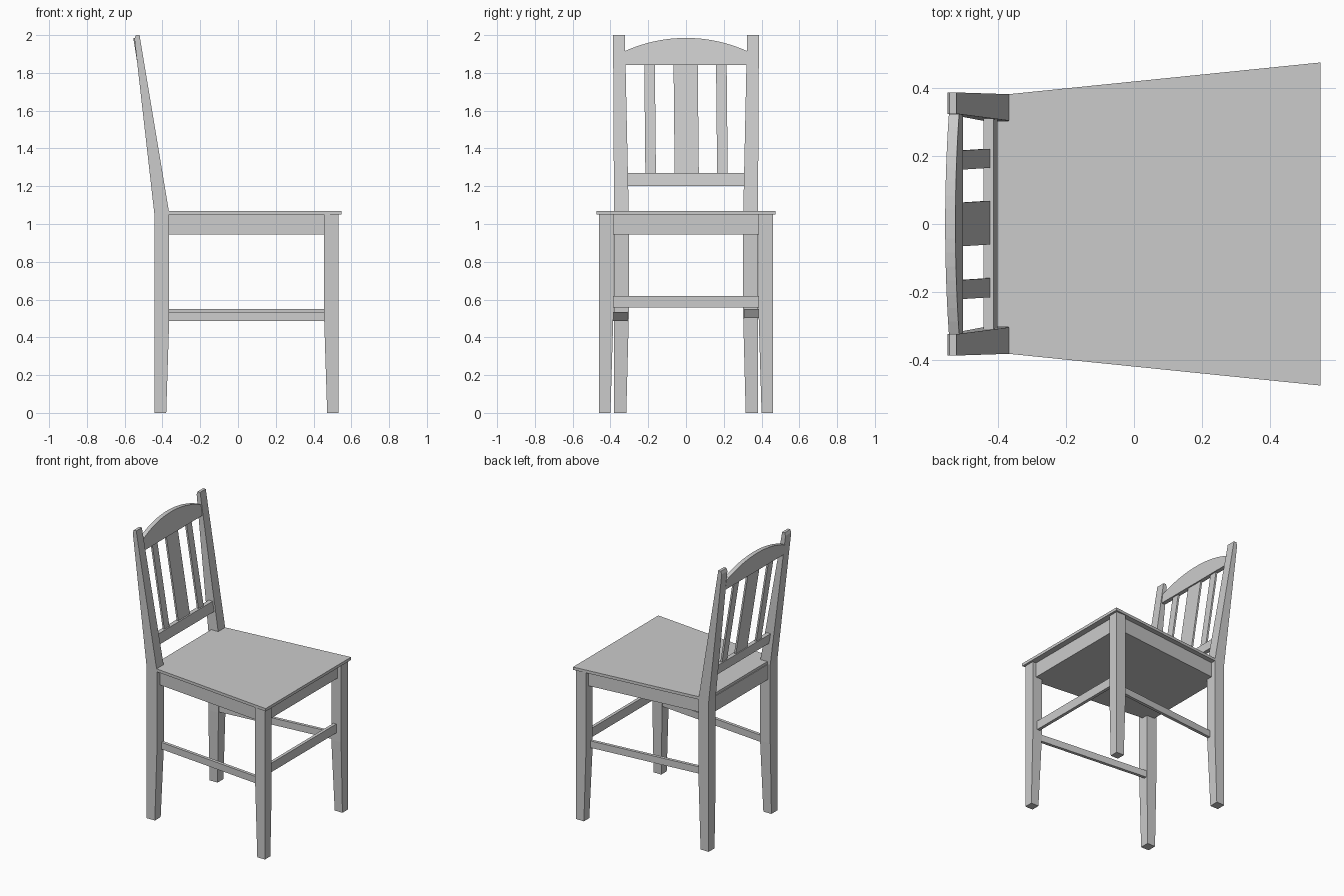
import bpy, bmesh, math

if "Cube" in bpy.data.objects:
    bpy.data.objects.remove(bpy.data.objects["Cube"])


def loft(name, rings):
    """Skin a solid through rings of equal point count, capping both ends."""
    bm = bmesh.new()
    vs = [[bm.verts.new(p) for p in r] for r in rings]
    n = len(rings[0])
    for a, b in zip(vs, vs[1:]):
        for i in range(n):
            j = (i + 1) % n
            bm.faces.new((a[i], a[j], b[j], b[i]))
    bm.faces.new(vs[0][::-1])
    bm.faces.new(vs[-1])
    bmesh.ops.recalc_face_normals(bm, faces=bm.faces)
    me = bpy.data.meshes.new(name)
    bm.to_mesh(me)
    bm.free()
    ob = bpy.data.objects.new(name, me)
    bpy.context.collection.objects.link(ob)
    return ob


def leg(name, sections, s):
    """Post from sections (z, x0, x1, y0, y1); s mirrors it in y."""
    return loft(name, [[(x0, s*y0, z), (x1, s*y0, z), (x1, s*y1, z), (x0, s*y1, z)]
                       for z, x0, x1, y0, y1 in sections])


def plank(name, plan, z0, z1):
    """Extrude an xy outline between two heights."""
    return loft(name, [[(x, y, z) for x, y in plan] for z in (z0, z1)])


def back_panel(name, outline, inset=0.0, thick=0.03):
    """Extrude a yz outline lying in the tilted plane of the backrest."""
    def front(z):
        return -0.412 - inset - 0.157 * (z - 1.27)
    return loft(name, [[(front(z) - d, y, z) for y, z in outline] for d in (0, thick)])


def slat(name, y, w):
    """Thin upright with a slight sideways lean."""
    back_panel(name, [(y + 0.003 - w, 1.25), (y + 0.003 + w, 1.25),
                      (y - 0.003 + w, 1.86), (y - 0.003 - w, 1.86)], 0.01, 0.013)


# seat, narrowing to the back and notched around the posts
half = [(0.547, 0.474), (-0.368, 0.381), (-0.368, 0.303), (-0.42, 0.303)]
plank("seat", half + [(x, -y) for x, y in reversed(half)], 1.05, 1.07)

# apron box under the seat, closed below
plank("apron", [(-0.425, -0.342), (0.505, -0.435), (0.505, 0.435), (-0.425, 0.342)],
      0.945, 1.052)

for s, side in ((1, "left"), (-1, "right")):
    # tapered legs
    leg("front_leg_" + side, [(0, 0.472, 0.532, 0.40, 0.46),
                              (0.5, 0.456, 0.532, 0.385, 0.46),
                              (1.05, 0.456, 0.532, 0.385, 0.46)], s)
    # back leg continuing into the leaning post
    leg("back_leg_" + side, [(0, -0.443, -0.38, 0.316, 0.381),
                             (0.5, -0.443, -0.364, 0.303, 0.381),
                             (1.055, -0.443, -0.364, 0.303, 0.381),
                             (1.98, -0.548, -0.518, 0.323, 0.386),
                             (2.0, -0.541, -0.521, 0.323, 0.386)], s)
    # thin side stretcher follows the seat taper
    dz = 0.008 * s
    plank("side_stretcher_" + side, [(-0.38, s*0.308), (0.47, s*0.391),
                                     (0.47, s*0.413), (-0.38, s*0.33)],
          0.495 + dz, 0.543 + dz)
    slat("narrow_slat_" + side, s * 0.19, 0.028)

# front stretcher
plank("front_stretcher", [(0.473, -0.40), (0.495, -0.40), (0.495, 0.40), (0.473, 0.40)],
      0.557, 0.62)

# backrest: lower rail, wide slat, arched crest rail
back_panel("lower_back_rail", [(-0.32, 1.2), (0.32, 1.2), (0.32, 1.27), (-0.32, 1.27)])
slat("wide_slat", 0.001, 0.064)
R = (0.325**2 + 0.07**2) / (2 * 0.07)
A = math.asin(0.325 / R)
arc = [(R * math.sin(A - 2*A*i/16), 1.985 - R + R * math.cos(A - 2*A*i/16))
       for i in range(17)]
back_panel("crest_rail", [(-0.325, 1.843), (0.325, 1.843)] + arc)
